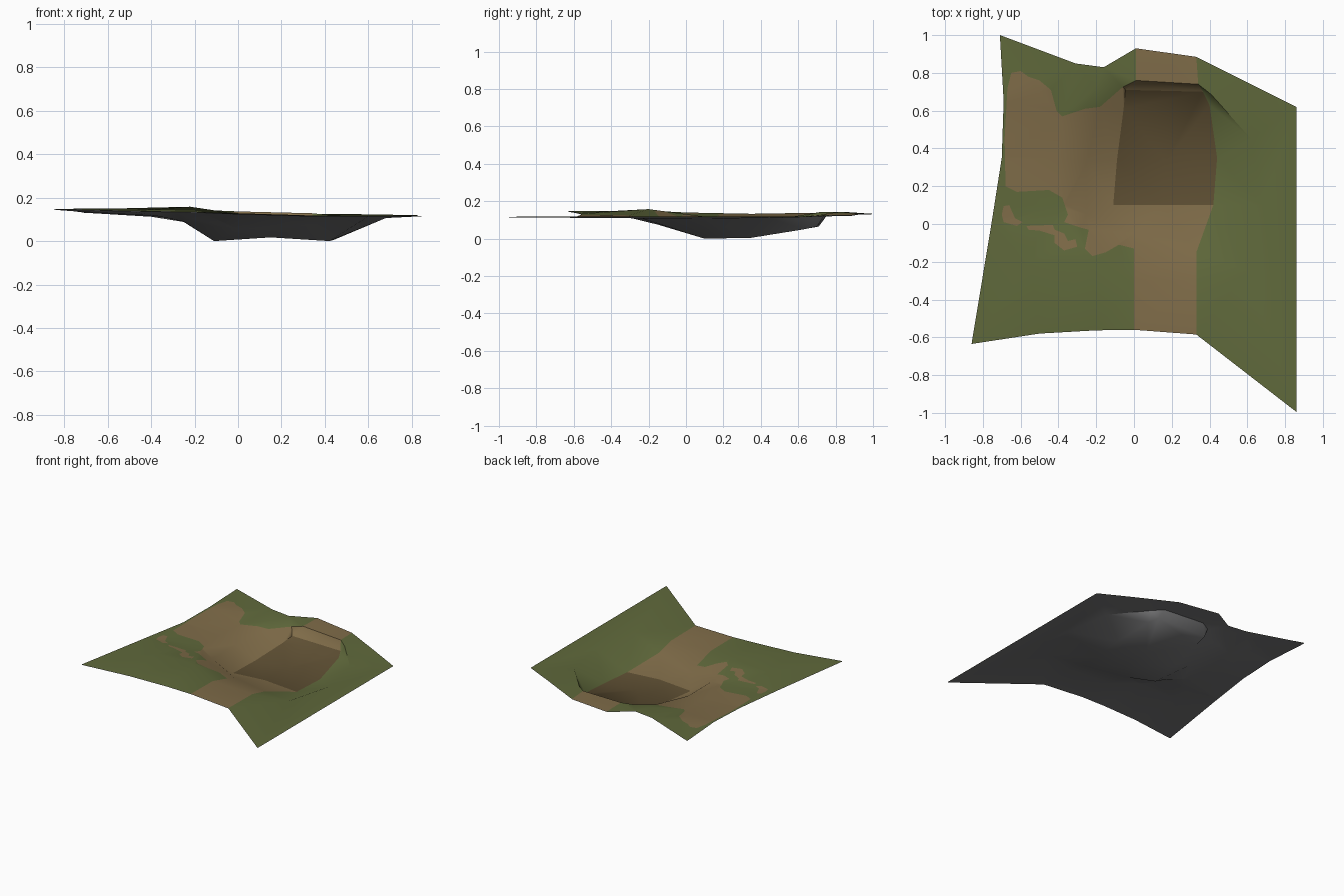
import bpy, bmesh
from mathutils import Vector
from mathutils.geometry import delaunay_2d_cdt

if "Cube" in bpy.data.objects:
    bpy.data.objects.remove(bpy.data.objects["Cube"])

# Rim of the ground sheet (x, y, height), counter-clockwise
RIM = [(-.86, -.635, .145), (-.5, -.58, .135), (-.2, -.563, .13), (0, -.56, .125),
       (.33, -.585, .115), (.86, -.995, .115), (.86, .62, .115), (.62, .74, .12),
       (.33, .885, .122), (.01, .93, .13), (-.16, .83, .14), (-.31, .85, .14),
       (-.71, 1, .13), (-.69, .65, .135), (-.7, .35, .13), (-.755, 0, .137)]
# Sunken floor
FLOOR = [(-.11, .1, 0), (.15, .1, .017), (.42, .1, 0), (.44, .35, .005), (.40, .63, .05),
         (.365, .70, .065), (-.045, .71, .065), (-.055, .61, .047), (-.09, .34, .01)]
# Lane in front (leads down the ramp) and behind the pit
LANE = [(0, -.56, .125), (.33, -.585, .115), (.33, -.3, .112), (.33, -.15, .075),
        (.42, .1, 0), (.15, .1, .017), (-.11, .1, 0), (0, -.05, .055), (0, -.3, .122)]
BACK = [(.01, .93, .13), (.01, .76, .133), (-.045, .71, .065), (.365, .70, .065),
        (.34, .74, .125), (.33, .885, .122)]
# Creases along the top of the pit walls
CREASES = [[(-.38, .57, .115), (-.18, .62, .115), (-.06, .725, .125), (.01, .76, .133)],
           [(.34, .74, .125), (.41, .685, .118), (.62, .45, .11), (.68, .1, .106),
            (.6, -.25, .113)]]
# Loose height points on banks
BANKS = [(.17, .33, .02), (-.22, -.2, .155), (-.25, .05, .09), (-.25, .33, .088),
         (-.37, .1, .115), (-.4, .35, .112), (-.2, .72, .14), (-.5, .7, .132),
         (-.55, -.2, .147)]
# Bare-earth patches painted on the left bank
PATCH = [(-.045, .71), (.01, .76), (-.06, .725), (-.18, .62), (-.26, .61), (-.38, .57),
         (-.41, .60), (-.44, .71), (-.50, .76), (-.56, .78), (-.60, .81), (-.65, .80),
         (-.67, .72), (-.685, .45), (-.68, .20), (-.62, .17), (-.45, .18), (-.38, .14),
         (-.35, .05), (-.37, .01), (-.28, -.02), (-.24, -.03), (-.26, -.13), (-.22, -.17),
         (-.15, -.15), (-.08, -.11), (0, -.13), (0, -.05), (-.11, .1), (-.09, .34),
         (-.055, .61)]
BLOB_A = [(-.70, .05), (-.69, .01), (-.62, -.01), (-.59, .01), (-.63, .03), (-.66, .10),
          (-.69, .095)]
BLOB_B = [(-.57, -.01), (-.56, -.03), (-.5, -.035), (-.42, -.06), (-.42, -.1), (-.37, -.14),
          (-.30, -.12), (-.31, -.08), (-.35, -.09), (-.37, -.05), (-.42, -.03), (-.43, -.005)]
SPOTS = (PATCH, BLOB_A, BLOB_B)


def inside(p, poly):
    hit = False
    for a, b in zip(poly, poly[1:] + poly[:1]):
        if (a[1] > p[1]) != (b[1] > p[1]):
            if p[0] < (b[0] - a[0]) * (p[1] - a[1]) / (b[1] - a[1]) + a[0]:
                hit = not hit
    return hit


def add_line(pts, edges, line, closed):
    """Add a constraint line, sharing points that already exist."""
    ids = []
    for p in line:
        key = tuple(p)
        if key not in pts:
            pts[key] = len(pts)
        ids.append(pts[key])
    edges += list(zip(ids, ids[1:] + ids[:1])) if closed else list(zip(ids, ids[1:]))


# Coarse terrain
pts, edges = {}, []
for loop in (RIM, FLOOR, LANE, BACK):
    add_line(pts, edges, loop, True)
for line in CREASES + [[b] for b in BANKS]:
    add_line(pts, edges, line, False)
coords = list(pts)
res = delaunay_2d_cdt([Vector(p[:2]) for p in coords], edges, [], 1, 1e-5)
flat, c_edges, c_tris, origin = res[0], res[1], res[2], res[3]
heights = [coords[o[0]][2] if o else .1 for o in origin]


def height(p):
    best, z = -9, 0
    for t in c_tris:
        a, b, c = (flat[i] for i in t)
        d = (b - a).cross(c - a)
        if abs(d) < 1e-9:
            continue
        u, v = (p - a).cross(c - a) / d, (b - a).cross(p - a) / d
        w = 1 - u - v
        if min(u, v, w) > best:
            best = min(u, v, w)
            z = w * heights[t[0]] + u * heights[t[1]] + v * heights[t[2]]
    return z


# Cut the earth patches into the terrain
pts2 = {tuple(round(k, 5) for k in v): i for i, v in enumerate(flat)}
edges2 = [tuple(e) for e in c_edges]
for loop in SPOTS:
    add_line(pts2, edges2, loop, True)
fine = delaunay_2d_cdt([Vector(p) for p in pts2], edges2, [], 1, 1e-4)
tops = [(v.x, v.y, height(v)) for v in fine[0]]


def material(name, col):
    m = bpy.data.materials.new(name)
    m.diffuse_color = (*col, 1)
    m.use_nodes = True
    m.node_tree.nodes["Principled BSDF"].inputs["Base Color"].default_value = m.diffuse_color
    return m


def sheet(name, lift, up, mats):
    """One skin of the terrain, facing up or down and coloured by region."""
    mesh = bpy.data.meshes.new(name)
    mesh.from_pydata([(x, y, z + lift) for x, y, z in tops], [], [list(t) for t in fine[2]])
    ob = bpy.data.objects.new(name, mesh)
    bpy.context.collection.objects.link(ob)
    for m in mats:
        mesh.materials.append(m)
    bm = bmesh.new()
    bm.from_mesh(mesh)
    for f in bm.faces:
        f.normal_update()
        if (f.normal.z > 0) != up:
            f.normal_flip()
        c = f.calc_center_median()
        if len(mats) > 1:
            if inside(c, FLOOR):
                f.material_index = 2
            elif any(inside(c, r) for r in (LANE, BACK) + SPOTS):
                f.material_index = 1
    bm.to_mesh(mesh)
    bm.free()
    bpy.ops.object.select_all(action='DESELECT')
    bpy.context.view_layer.objects.active = ob
    ob.select_set(True)
    bpy.ops.object.shade_smooth_by_angle(angle=0.9)


# Painted ground and plain grey underside
sheet("ground", .003, True, [material("grass_green", (.116, .141, .044)),
                             material("earth_brown", (.214, .150, .066)),
                             material("dark_floor_brown", (.112, .078, .033))])
sheet("underside", 0, False, [material("underside_grey", (.18, .18, .184))])
